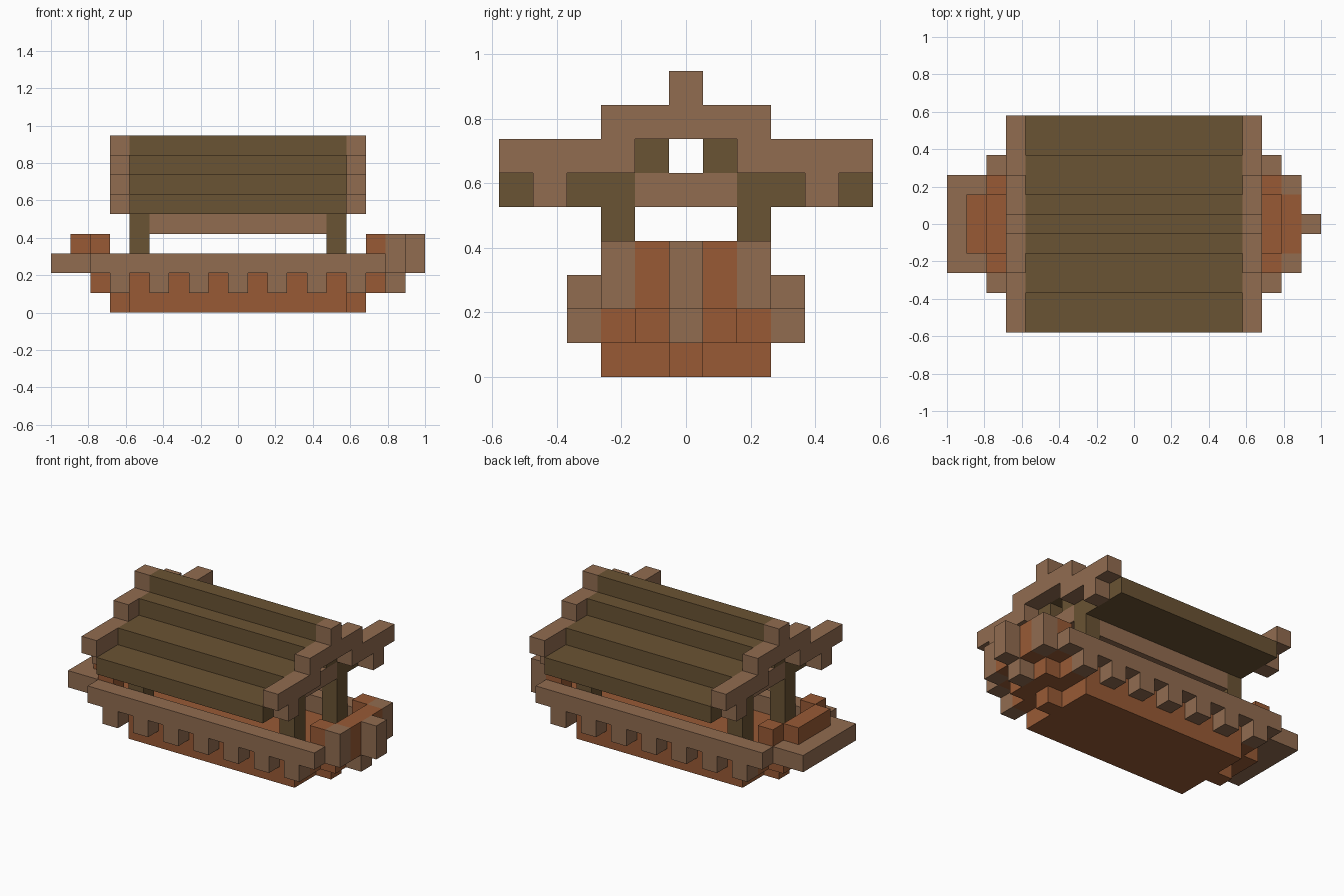
import bpy
import bmesh

U = 2 / 19  # size of one building block

old = bpy.data.objects.get("Cube")
if old:
    bpy.data.objects.remove(old)


def linear(c):
    c /= 255
    return c / 12.92 if c <= 0.04045 else ((c + 0.055) / 1.055) ** 2.4


def material(name, rgb):
    mat = bpy.data.materials.new(name)
    col = [linear(c) for c in rgb] + [1]
    mat.use_nodes = True
    mat.diffuse_color = col
    mat.node_tree.nodes["Principled BSDF"].inputs["Base Color"].default_value = col
    return mat


trim = material("light brown wood", (145, 108, 80))
plank = material("red brown wood", (152, 90, 53))
dark = material("dark brown wood", (106, 83, 51))


def prism(name, mat, outline, x0, x1):
    """Extrude a (y, z) outline along x, in block units."""
    bm = bmesh.new()
    face = bm.faces.new([bm.verts.new((x0 * U, y * U, z * U)) for y, z in outline])
    new = bmesh.ops.extrude_face_region(bm, geom=[face])["geom"]
    verts = [v for v in new if isinstance(v, bmesh.types.BMVert)]
    bmesh.ops.translate(bm, verts=verts, vec=((x1 - x0) * U, 0, 0))
    bmesh.ops.recalc_face_normals(bm, faces=bm.faces)
    mesh = bpy.data.meshes.new(name)
    bm.to_mesh(mesh)
    bm.free()
    mesh.materials.append(mat)
    obj = bpy.data.objects.new(name, mesh)
    bpy.context.collection.objects.link(obj)


def box(name, mat, x, y, z):
    outline = [(y[0], z[0]), (y[1], z[0]), (y[1], z[1]), (y[0], z[1])]
    prism(name, mat, outline, *x)


def flip(span, side):
    return span if side > 0 else (-span[1], -span[0])


def mirrored(half):
    return half + [(-y, z) for y, z in reversed(half)]


# Stepped hull
box("hull_bottom", plank, (-5.5, 5.5), (-2.5, 2.5), (0, 1))
box("hull_deck", plank, (-6.5, 6.5), (-2.5, 2.5), (1, 2))
for sx, end in ((1, "bow"), (-1, "stern")):
    box(end + "_keel", plank, flip((5.5, 6.5), sx), (-0.5, 0.5), (0, 1))
    box(end + "_deck", plank, flip((6.5, 7.5), sx), (-1.5, 1.5), (1, 2))
    for sy in (1, -1):
        box(end + "_pillar", plank, flip((6.5, 7.5), sx), flip((1.5, 2.5), sy), (2, 4))

# Bow wall, corner blocks and stem
box("bow_wall", plank, (7.5, 8.5), (-1.5, 1.5), (2, 4))
for sy in (1, -1):
    box("bow_corner", trim, (7.5, 8.5), flip((1.5, 2.5), sy), (2, 4))
box("stem_foot", trim, (7.5, 8.5), (-0.5, 0.5), (1, 2))
box("stem", trim, (8.5, 9.5), (-0.5, 0.5), (2, 4))

# Stern platform and wall
box("stern_platform", trim, (-9.5, -7.5), (-2.5, 2.5), (2, 3))
box("stern_wall", plank, (-8.5, -7.5), (-1.5, 1.5), (3, 4))

# Side rails with teeth, roof posts and long beams
for sy in (1, -1):
    rail_y = flip((2.5, 3.5), sy)
    post_y = flip((1.5, 2.5), sy)
    box("side_rail", trim, (-7.5, 7.5), rail_y, (2, 3))
    for x in range(-6, 7, 2):
        box("rail_tooth", trim, (x - 0.5, x + 0.5), rail_y, (1, 2))
    for sx in (1, -1):
        box("roof_post", dark, flip((4.5, 5.5), sx), post_y, (2, 5))
    box("long_beam", trim, (-4.5, 4.5), post_y, (4, 5))

# Stepped roof
roof = mirrored([(0.5, 7), (0.5, 6), (1.5, 6), (1.5, 5), (5.5, 5), (5.5, 6),
                 (3.5, 6), (3.5, 7), (1.5, 7), (1.5, 8), (0.5, 8), (0.5, 9)])
prism("roof", dark, roof, -5.5, 5.5)

# Gables and cross beams at both ends
gable = mirrored([(1.5, 7), (1.5, 6), (3.5, 6), (3.5, 5), (4.5, 5), (4.5, 6),
                  (5.5, 6), (5.5, 7), (2.5, 7), (2.5, 8), (0.5, 8), (0.5, 9)])
for sx in (1, -1):
    prism("gable", trim, gable, *flip((5.5, 6.5), sx))
    box("cross_beam", trim, flip((4.5, 5.5), sx), (-1.5, 1.5), (5, 6))
